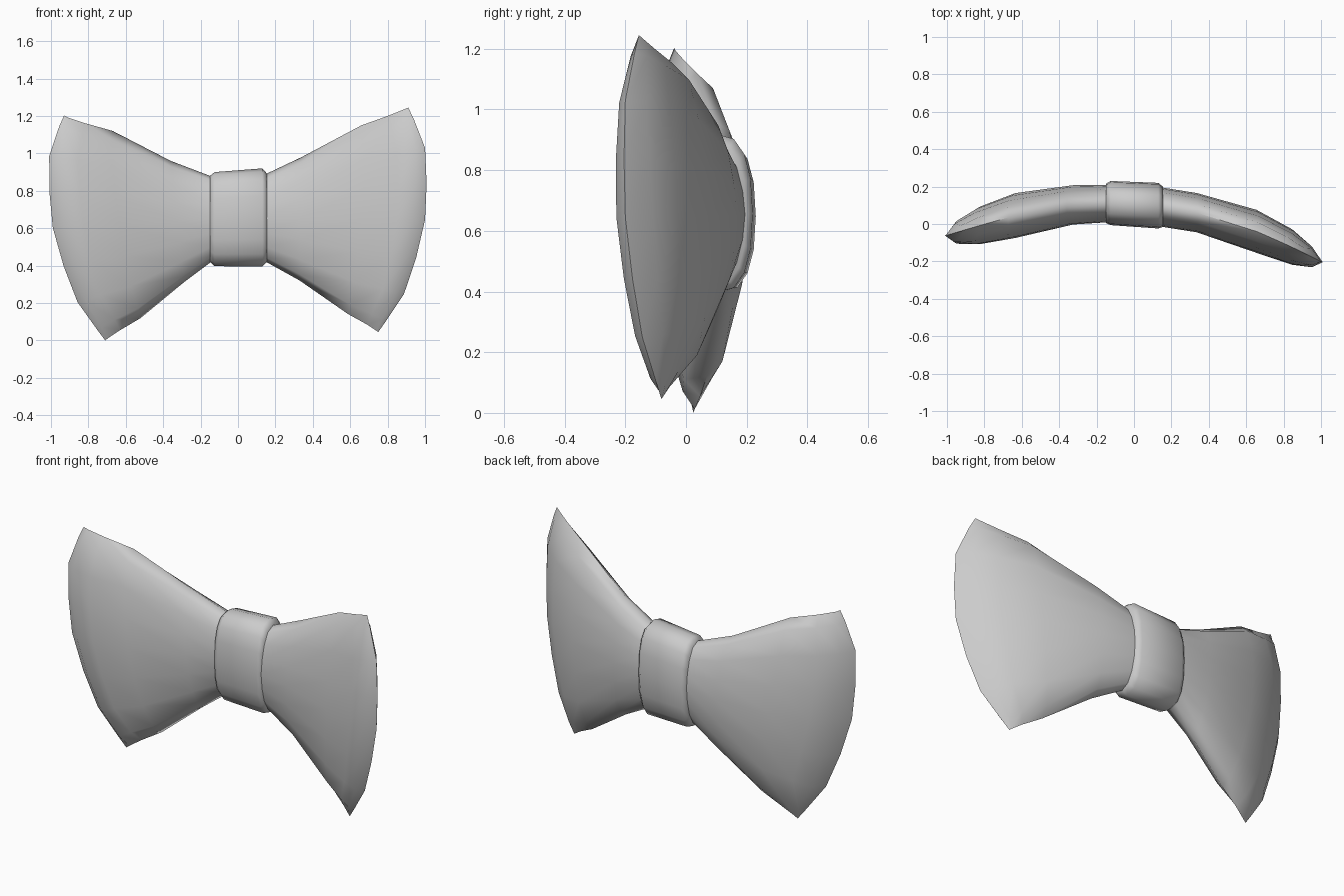
import bpy, bmesh, math

if "Cube" in bpy.data.objects:
    bpy.data.objects.remove(bpy.data.objects["Cube"])

# rows up a wing: height fraction, outward bulge, thickness
ROWS = [(0, 0, 0), (.05, .2, .45), (.17, .65, .75), (.33, .88, .93), (.5, 1, 1),
        (.66, .9, .93), (.82, .7, .75), (.95, .22, .45), (1, 0, 0)]

# backward curve of the whole bow: x -> middle y
CURVE = [(-1, -.06), (-.85, -.015), (-.6, .055), (-.31, .105), (-.12, .11),
         (.15, .09), (.32, .065), (.6, -.015), (.85, -.125), (1, -.2)]


def mid_y(x):
    for (x0, y0), (x1, y1) in zip(CURVE, CURVE[1:]):
        if x <= x1:
            break
    return y0 + (y1 - y0) * (x - x0) / (x1 - x0)


def loft(name, rings, capped=False):
    bm = bmesh.new()
    loops = [[bm.verts.new(p) for p in r] for r in rings]
    for a, b in zip(loops, loops[1:]):
        n = len(a)
        for i in range(n):
            j = (i + 1) % n
            bm.faces.new((a[i], a[j], b[j], b[i]))
    bm.faces.new(loops[0])
    if capped:
        bm.faces.new(loops[-1])
    bmesh.ops.remove_doubles(bm, verts=bm.verts, dist=.0005)
    bmesh.ops.recalc_face_normals(bm, faces=bm.faces)
    me = bpy.data.meshes.new(name)
    bm.to_mesh(me)
    bm.free()
    ob = bpy.data.objects.new(name, me)
    bpy.context.collection.objects.link(ob)
    bpy.context.view_layer.objects.active = ob
    ob.select_set(True)
    bpy.ops.object.shade_smooth_by_angle(angle=math.radians(75))
    ob.select_set(False)


def wing(name, side, columns):
    rings = []
    for tx, tz, bx, bz, bulge, half in columns:
        front, back = [], []
        for v, out, thick in ROWS:
            x = side * (bx + (tx - bx) * v + bulge * out)
            z = bz + (tz - bz) * v
            y = mid_y(x)
            front.append((x, y - half * thick, z))
            back.append((x, y + half * thick, z))
        rings.append(front + back[-2:0:-1])
    loft(name, rings)


# puffed wings: top x, top z, bottom x, bottom z, bulge, half thickness
wing("left_wing", -1, [
    (.05, .88, .05, .43, 0, .10), (.15, .88, .13, .43, 0, .10),
    (.36, .96, .29, .31, 0, .105), (.67, 1.12, .52, .12, .04, .12),
    (.82, 1.162, .63, .055, .10, .10), (.91, 1.192, .695, .012, .125, .065),
    (.93, 1.203, .71, 0, .17, 0)])
wing("right_wing", 1, [
    (.05, .88, .05, .42, 0, .10), (.15, .89, .15, .42, 0, .105),
    (.34, .98, .33, .32, 0, .105), (.66, 1.15, .59, .14, .03, .115),
    (.80, 1.2, .69, .085, .10, .095), (.89, 1.236, .738, .053, .125, .06),
    (.91, 1.245, .75, .045, .17, 0)])

# centre band: x, middle y, top z, bottom z, half depth
rings = []
for x, y, top, bottom, half in [(-.15, .11, .88, .42, .105), (-.125, .112, .90, .397, .118),
                                (.13, .098, .92, .395, .122), (.155, .092, .892, .42, .107)]:
    ring = []
    for i in range(16):
        a = math.tau * i / 16
        c, s = math.cos(a), math.sin(a)
        ring.append((x, y + half * math.copysign(abs(c) ** .75, c),
                     (top + bottom) / 2 + (top - bottom) / 2 * math.copysign(abs(s) ** .85, s)))
    rings.append(ring)
loft("centre_band", rings, True)
